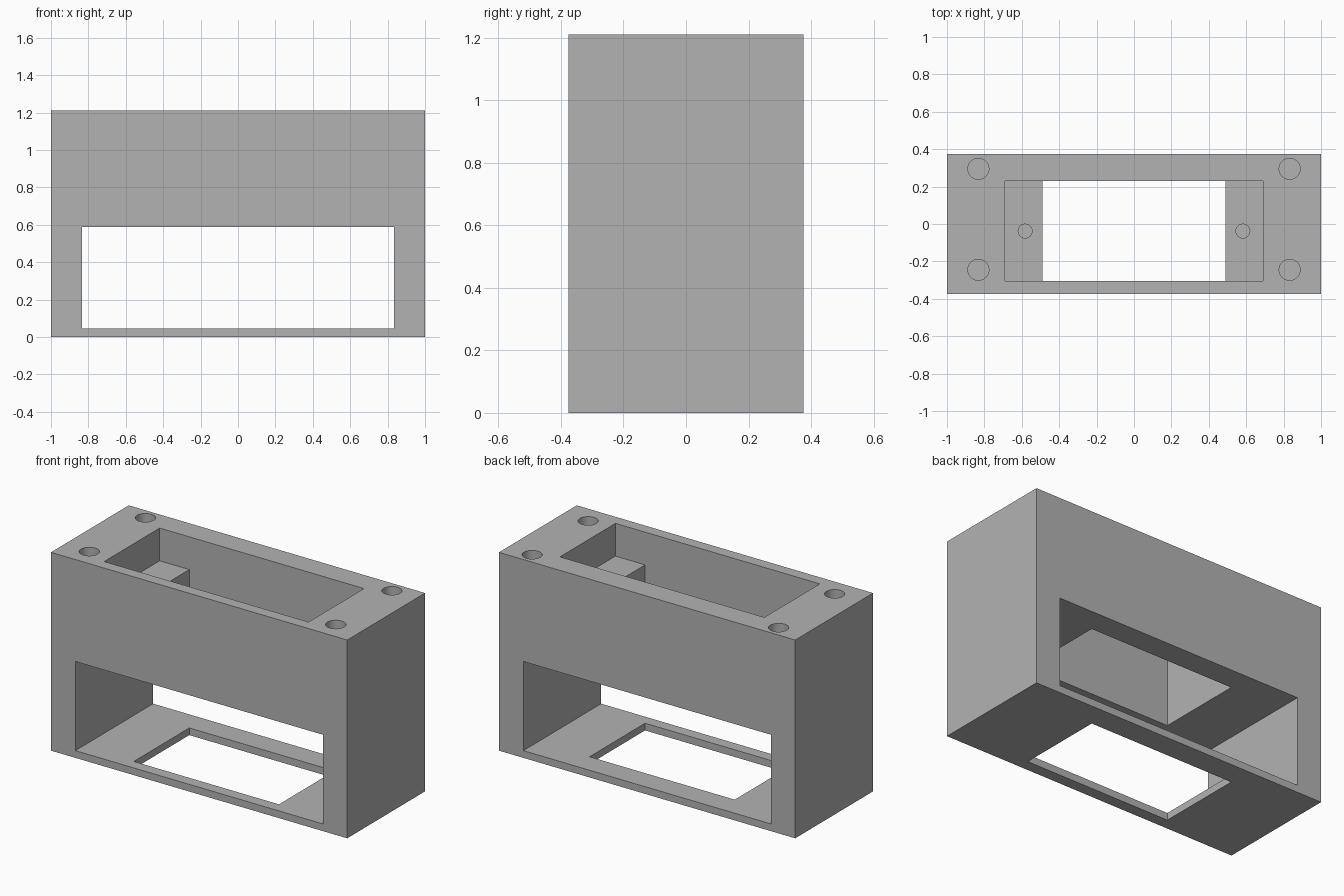
import bpy

default_cube = bpy.data.objects.get("Cube")
if default_cube:
    bpy.data.objects.remove(default_cube, do_unlink=True)

grey = bpy.data.materials.new("plain grey")
grey.use_nodes = True
colour = (0.45, 0.45, 0.45, 1)
grey.diffuse_color = colour
grey.node_tree.nodes["Principled BSDF"].inputs["Base Color"].default_value = colour

HEIGHT = 1.21
LEDGE = 1.01


def box(name, x, y, z):
    """Box from (min, max) ranges on each axis."""
    spans = (x, y, z)
    bpy.ops.mesh.primitive_cube_add(size=1, location=[(a + b) / 2 for a, b in spans])
    obj = bpy.context.object
    obj.name = name
    obj.scale = [b - a for a, b in spans]
    bpy.ops.object.transform_apply(location=False, rotation=False, scale=True)
    obj.data.materials.append(grey)
    return obj


def drill(name, x, y, radius, top, depth):
    """Blind round hole cutter, starting slightly above the surface."""
    over = 0.05
    bpy.ops.mesh.primitive_cylinder_add(
        vertices=48, radius=radius, depth=depth + over,
        location=(x, y, top + (over - depth) / 2))
    obj = bpy.context.object
    obj.name = name
    obj.data.materials.append(grey)
    return obj


# Outer block
housing = box("housing", (-1, 1), (-0.375, 0.375), (0, HEIGHT))

# Window through the front and back, stepped pocket and vertical shaft
pocket_y = (-0.305, 0.23)
cutters = [
    box("window_cutter", (-0.835, 0.835), (-0.5, 0.5), (0.044, 0.588)),
    box("pocket_cutter", (-0.69, 0.69), pocket_y, (LEDGE, HEIGHT + 0.1)),
    box("shaft_cutter", (-0.49, 0.49), pocket_y, (-0.1, HEIGHT + 0.2)),
]

# Corner holes in the top and screw holes in the ledges
for side in (-1, 1):
    for y in (-0.245, 0.295):
        cutters.append(drill("corner_hole_cutter", side * 0.832, y, 0.056, HEIGHT, 0.4))
    cutters.append(drill("ledge_hole_cutter", side * 0.582, -0.038, 0.037, LEDGE, 0.3))

# Cut everything out of the block, then discard the cutters
for cutter in cutters:
    cutter.hide_render = True
    cut = housing.modifiers.new(cutter.name, "BOOLEAN")
    cut.operation = "DIFFERENCE"
    cut.solver = "EXACT"
    cut.object = cutter

bpy.ops.object.select_all(action="DESELECT")
housing.select_set(True)
bpy.context.view_layer.objects.active = housing
for name in [m.name for m in housing.modifiers]:
    bpy.ops.object.modifier_apply(modifier=name)
for cutter in cutters:
    bpy.data.objects.remove(cutter, do_unlink=True)

bpy.ops.object.shade_smooth_by_angle()
